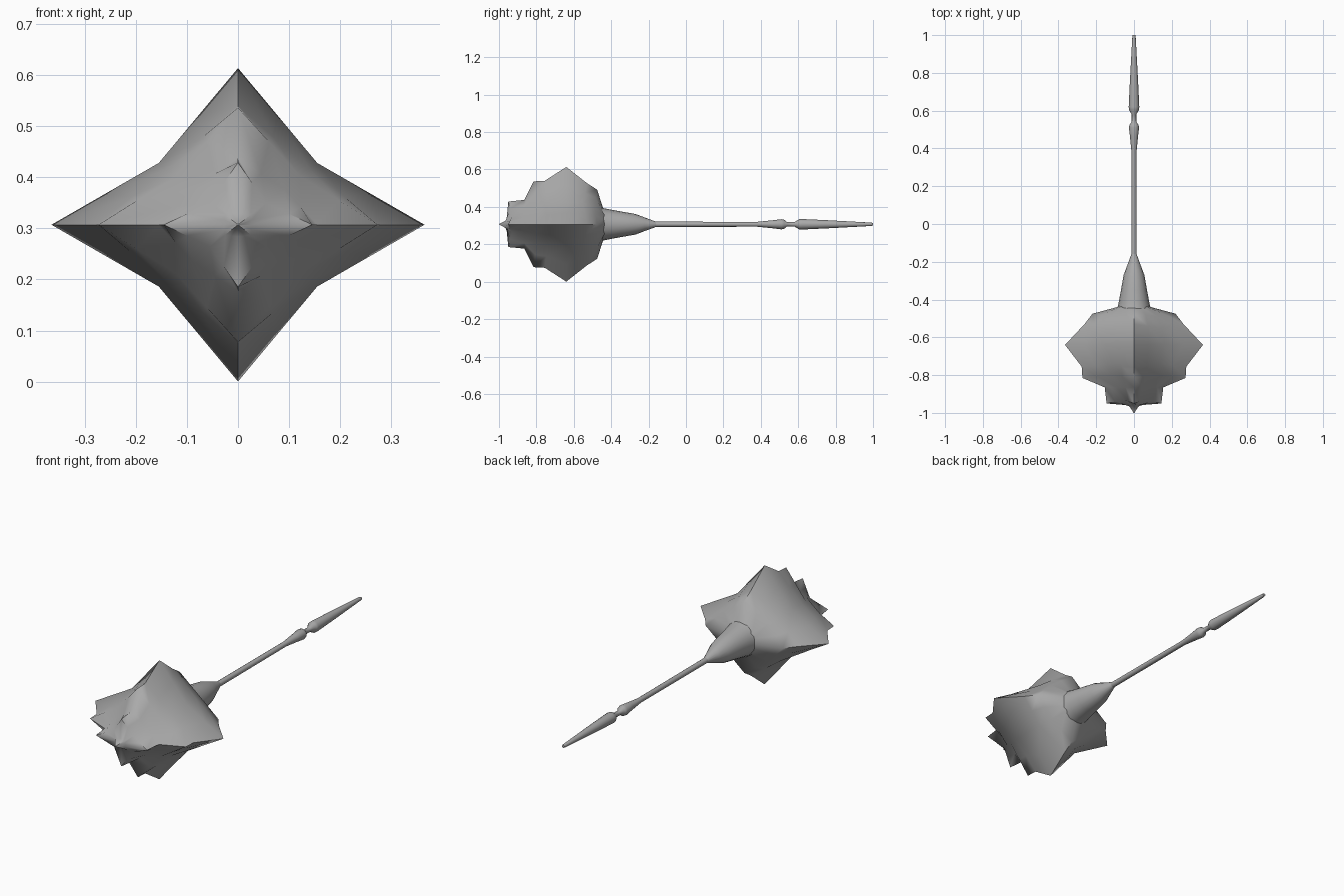
import bpy, bmesh, math

if "Cube" in bpy.data.objects:
    bpy.data.objects.remove(bpy.data.objects["Cube"])

CZ = 0.307  # height of the long axis

steel = bpy.data.materials.new("grey metal")
steel.diffuse_color = (0.4, 0.4, 0.4, 1)
steel.use_nodes = True
steel.node_tree.nodes["Principled BSDF"].inputs["Base Color"].default_value = steel.diffuse_color


def loft(name, rings, angle):
    """Skin closed rings of points and cap both ends."""
    bm = bmesh.new()
    loops = [[bm.verts.new(p) for p in ring] for ring in rings]
    n = len(loops[0])
    for a, b in zip(loops, loops[1:]):
        for i in range(n):
            j = (i + 1) % n
            bm.faces.new((a[i], a[j], b[j], b[i]))
    bm.faces.new(loops[0])
    bm.faces.new(loops[-1])
    bmesh.ops.recalc_face_normals(bm, faces=bm.faces)
    me = bpy.data.meshes.new(name)
    bm.to_mesh(me)
    bm.free()
    ob = bpy.data.objects.new(name, me)
    bpy.context.collection.objects.link(ob)
    me.materials.append(steel)
    bpy.ops.object.select_all(action='DESELECT')
    ob.select_set(True)
    bpy.context.view_layer.objects.active = ob
    bpy.ops.object.shade_smooth_by_angle(angle=math.radians(angle))
    return ob


def star_ring(ty, tr, vy, vq):
    """Four points alternating with four valleys, with midpoints between."""
    pts = []
    for k in range(8):
        a = k * math.pi / 4
        if k % 2 == 0:
            pts.append((tr * math.cos(a), ty, CZ + 0.84 * tr * math.sin(a)))
        else:
            sx = 1 if math.cos(a) > 0 else -1
            sz = 1 if math.sin(a) > 0 else -1
            pts.append((sx * vq, vy, CZ + sz * 0.78 * vq))
    out = []
    for p, q in zip(pts, pts[1:] + pts[:1]):
        out += [p, tuple((u + v) / 2 for u, v in zip(p, q))]
    return out


# spiked head: point y, point radius, valley y, valley offset
head = [(-1.0, 0.002, -1.0, 0.001), (-0.955, 0.028, -0.965, 0.025),
        (-0.95, 0.145, -0.93, 0.055), (-0.865, 0.155, -0.865, 0.09),
        (-0.815, 0.273, -0.80, 0.122), (-0.755, 0.277, -0.74, 0.14),
        (-0.64, 0.365, -0.64, 0.155), (-0.53, 0.262, -0.55, 0.147),
        (-0.475, 0.22, -0.49, 0.125), (-0.44, 0.09, -0.44, 0.07),
        (-0.41, 0.06, -0.41, 0.045)]
loft("spiked_head", [star_ring(*r) for r in head], 60)


# round handle with collar, neck and tapered grip
def round_ring(y, r, n=16):
    return [(r * math.cos(2 * math.pi * i / n), y, CZ + r * math.sin(2 * math.pi * i / n))
            for i in range(n)]


collar = [(-0.46, 0.092), (-0.44, 0.086), (-0.41, 0.08), (-0.35, 0.069), (-0.27, 0.055),
          (-0.22, 0.036), (-0.16, 0.014)]
shaft = [(-0.165, 0.014), (0.38, 0.013), (0.46, 0.021), (0.51, 0.027), (0.525, 0.024),
         (0.54, 0.012), (0.58, 0.012), (0.605, 0.027), (0.62, 0.028), (0.75, 0.022),
         (0.88, 0.015), (0.99, 0.009), (1.0, 0.007)]
loft("collar", [round_ring(*p) for p in collar], 50)
loft("handle", [round_ring(*p) for p in shaft], 50)
